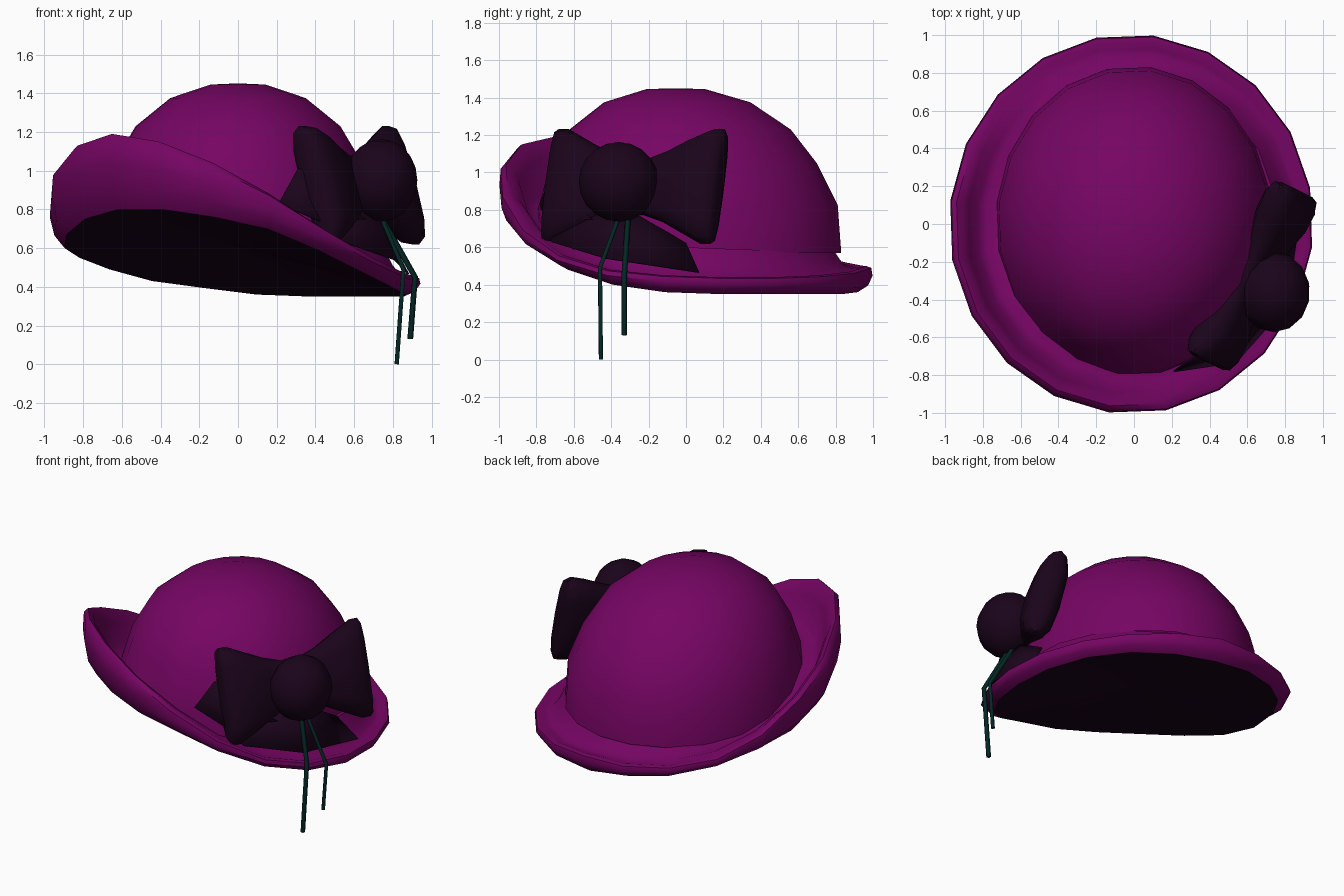
import bpy, bmesh, math
from mathutils import Vector

cube = bpy.data.objects.get("Cube")
if cube:
    bpy.data.objects.remove(cube, do_unlink=True)


def material(name, rgb):
    m = bpy.data.materials.new(name)
    m.use_nodes = True
    m.diffuse_color = (*rgb, 1)
    bsdf = m.node_tree.nodes["Principled BSDF"]
    bsdf.inputs["Base Color"].default_value = (*rgb, 1)
    bsdf.inputs["Roughness"].default_value = 0.8
    return m


purple = material("purple felt", (0.18, 0.0015, 0.125))
dark = material("dark plum satin", (0.0105, 0.0012, 0.0105))
teal = material("dark teal cord", (0.001, 0.02, 0.018))


def finish(bm, name, mat, angle=50):
    mesh = bpy.data.meshes.new(name)
    bm.to_mesh(mesh)
    bm.free()
    ob = bpy.data.objects.new(name, mesh)
    bpy.context.collection.objects.link(ob)
    mesh.materials.append(mat)
    bpy.ops.object.select_all(action="DESELECT")
    ob.select_set(True)
    bpy.context.view_layer.objects.active = ob
    bpy.ops.object.shade_smooth_by_angle(angle=math.radians(angle))
    return ob


def loft(name, rings, mat, flip=False, cap_start=False, cap_end=False):
    """Skin a list of closed rings that share one point count."""
    bm = bmesh.new()
    rows = [[bm.verts.new(p) for p in ring] for ring in rings]
    n = len(rows[0])
    for a, b in zip(rows, rows[1:]):
        for j in range(n):
            k = (j + 1) % n
            bm.faces.new((a[j], a[k], b[k], b[j]))
    if cap_start:
        bm.faces.new(rows[0][::-1])
    if cap_end:
        bm.faces.new(rows[-1])
    if flip:
        bmesh.ops.reverse_faces(bm, faces=bm.faces)
    return finish(bm, name, mat)


SEG = 20
ANGLES = [math.tau * i / SEG + math.radians(11) for i in range(SEG)]

# Heights of the brim's lower fold and of its rim, turned up at the front right
fold = [.35, .35, .35, .35, .36, .395, .43, .49, .55, .6,
        .67, .75, .8, .8, .76, .7, .59, .48, .4, .36]
rim = [.44, .44, .45, .47, .5, .5, .52, .57, .69, .86,
       1.0, 1.13, 1.19, 1.15, 1.04, .88, .7, .56, .48, .45]


def oval(r, heights, half=(0.965, 1.005), centre=(-0.015, 0.0)):
    return [(centre[0] + half[0] * r * math.cos(a),
             centre[1] + half[1] * r * math.sin(a), z)
            for a, z in zip(ANGLES, heights)]


# Crown: oval dome, its lower edge following the brim
def crown_ring(r, z, lift):
    shift = 0.015 - 0.07 * max(0, z - 0.8) / 0.65
    return oval(r, [max(z, f + lift) for f in fold], (0.72, 0.805), (0, shift))


DOME = [(1.02, 0.57), (1.0, 0.825), (0.89, 1.05),
        (0.74, 1.23), (0.49, 1.375), (0.2, 1.445), (0.04, 1.45)]
loft("crown", [crown_ring(r, z, 0.03 * i)
               for i, (r, z) in enumerate(DOME)], purple, cap_end=True)


# Brim: one rolled strip from the fold, over the rim, down to the crown
def between(t, lift=0.0):
    return [f + t * (r - f) + lift for f, r in zip(fold, rim)]


base = [max(0.6 - 0.03 * math.sin(a), f + 0.05) for a, f in zip(ANGLES, fold)]
gutter = [0.5 * b + 0.5 * h for b, h in zip(base, between(0.2, 0.04))]
fold_ring = oval(0.92, fold)
loft("brim", [fold_ring, oval(0.975, between(0.25)), oval(1.0, between(0.62)),
              oval(0.993, between(0.93)), oval(0.965, between(1.0)),
              oval(0.93, between(0.9)), oval(0.9, between(0.6, 0.04)),
              oval(0.85, gutter), oval(0.8, base), oval(0.74, base)], purple)

# Lining: shallow cap that closes the underside
lining_rings = [oval(r, [f * r + 0.57 * (1 - r) + 0.05 * (0.92 - r) for f in fold])
                for r in (0.75, 0.5, 0.25, 0.05)]
loft("lining", [fold_ring] + lining_rings, dark, flip=True, cap_end=True)

# Bow: one lofted body, pinched at the knot and flared at both ends
mid = Vector((0.625, -0.275, 0.925))
along = Vector((0.46, 0.89, 0)).normalized()
up = Vector((-0.25, 0.12, 0.95)).normalized()
out = along.cross(up)
half = [(0.08, 0.16, 0.06), (0.2, 0.2, 0.09), (0.33, 0.265, 0.115),
        (0.44, 0.32, 0.105), (0.5, 0.32, 0.075), (0.515, 0.28, 0.035)]
stations = [(-s, h, t) for s, h, t in reversed(half)] + half


def squarish(v):
    return math.copysign(abs(v) ** 0.7, v)


bow_rings = []
for s, h, t in stations:
    turn = [math.tau * i / 12 for i in range(12)]
    bow_rings.append([mid + along * s + out * t * squarish(math.cos(a))
                      + up * h * squarish(math.sin(a)) for a in turn])
loft("bow_loops", bow_rings, dark, flip=True, cap_start=True, cap_end=True)

# Knot: round ball in front of the bow
bm = bmesh.new()
bmesh.ops.create_uvsphere(bm, u_segments=14, v_segments=10, radius=0.213)
bmesh.ops.scale(bm, verts=bm.verts, vec=(0.9, 1, 1))
bmesh.ops.translate(bm, verts=bm.verts, vec=(0.74, -0.36, 0.95))
finish(bm, "bow_knot", dark, 60)


# Ribbon tails: thin plates resting on the crown and the brim
def plate(name, points):
    bm = bmesh.new()
    verts = [bm.verts.new(p) for p in points]
    for a, b in zip(verts[1:], verts[2:]):
        bm.faces.new((verts[0], a, b))
    ob = finish(bm, name, dark)
    mod = ob.modifiers.new("thickness", "SOLIDIFY")
    mod.thickness = 0.009
    mod.offset = 0


plate("ribbon_tail_front", [(0.45, -0.68, 0.88), (0.62, -0.42, 1.0),
                            (0.31, -0.71, 1.01), (0.21, -0.78, 0.83),
                            (0.42, -0.75, 0.74), (0.66, -0.5, 0.75)])
plate("ribbon_tail_low", [(0.7, -0.34, 0.82), (0.42, -0.74, 0.74),
                          (0.55, -0.72, 0.63), (0.81, -0.43, 0.54),
                          (0.88, 0.07, 0.465), (0.76, 0.0, 0.62)])


# Cords: two thin strands hanging over the brim
def cord(name, points):
    curve = bpy.data.curves.new(name, "CURVE")
    curve.dimensions = "3D"
    curve.bevel_depth = 0.015
    curve.bevel_resolution = 0
    curve.use_fill_caps = True
    spline = curve.splines.new("POLY")
    spline.points.add(len(points) - 1)
    for p, co in zip(spline.points, points):
        p.co = (*co, 1)
    curve.materials.append(teal)
    bpy.context.collection.objects.link(bpy.data.objects.new(name, curve))


cord("long_cord", [(0.74, -0.36, 0.76), (0.855, -0.46, 0.49), (0.82, -0.455, 0.0)])
cord("short_cord", [(0.74, -0.31, 0.76), (0.915, -0.33, 0.45), (0.89, -0.33, 0.13)])
